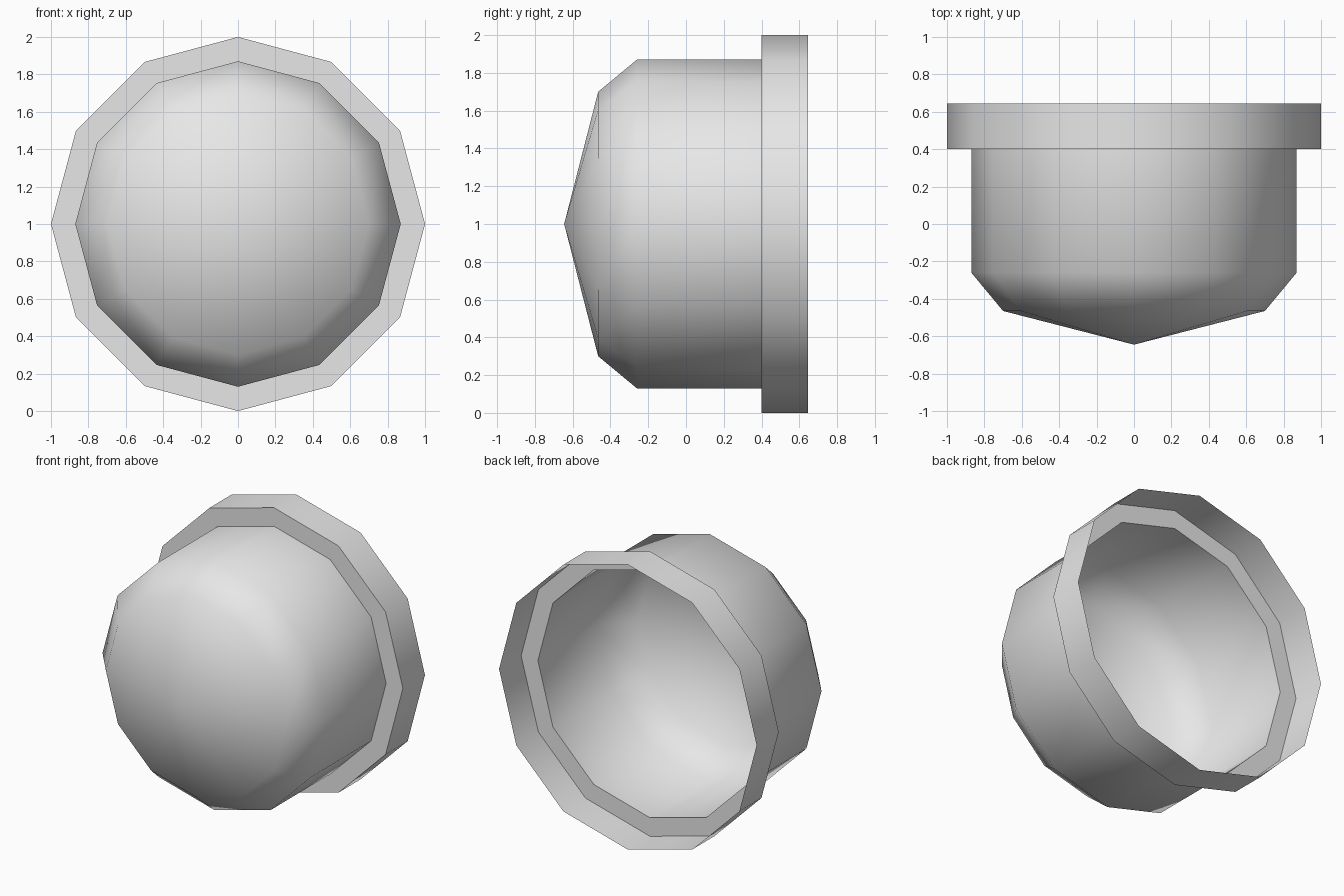
import bpy, bmesh
from math import cos, sin, tau, radians

cube = bpy.data.objects.get("Cube")
if cube:
    bpy.data.objects.remove(cube, do_unlink=True)

# Single plain grey
grey = bpy.data.materials.new("light_grey")
grey.use_nodes = True
colour = (0.8, 0.8, 0.8, 1.0)
grey.diffuse_color = colour
grey.node_tree.nodes["Principled BSDF"].inputs["Base Color"].default_value = colour

SIDES = 12
TIP_Y = -0.645
# Profile (radius, y): dome edge, chamfer, wall, flange step, open flange rim
PROFILE = [(0.7, -0.465), (0.87, -0.26), (0.87, 0.4), (1.0, 0.4), (1.0, 0.645)]

bm = bmesh.new()
rings = [[bm.verts.new((r * cos(tau * i / SIDES), y, 1 + r * sin(tau * i / SIDES)))
          for i in range(SIDES)] for r, y in PROFILE]
tip = bm.verts.new((0, TIP_Y, 1))

# Shallow pointed dome, then the walls; the back stays open
for i in range(SIDES):
    j = (i + 1) % SIDES
    bm.faces.new((tip, rings[0][i], rings[0][j]))
    for a, b in zip(rings, rings[1:]):
        bm.faces.new((a[i], b[i], b[j], a[j]))

mesh = bpy.data.meshes.new("flanged_cap")
bm.to_mesh(mesh)
bm.free()
mesh.materials.append(grey)
cap = bpy.data.objects.new("flanged_cap", mesh)
bpy.context.collection.objects.link(cap)

# Smooth round the shell, crisp at the flange step
bpy.ops.object.select_all(action="DESELECT")
cap.select_set(True)
bpy.context.view_layer.objects.active = cap
bpy.ops.object.shade_smooth_by_angle(angle=radians(60))
